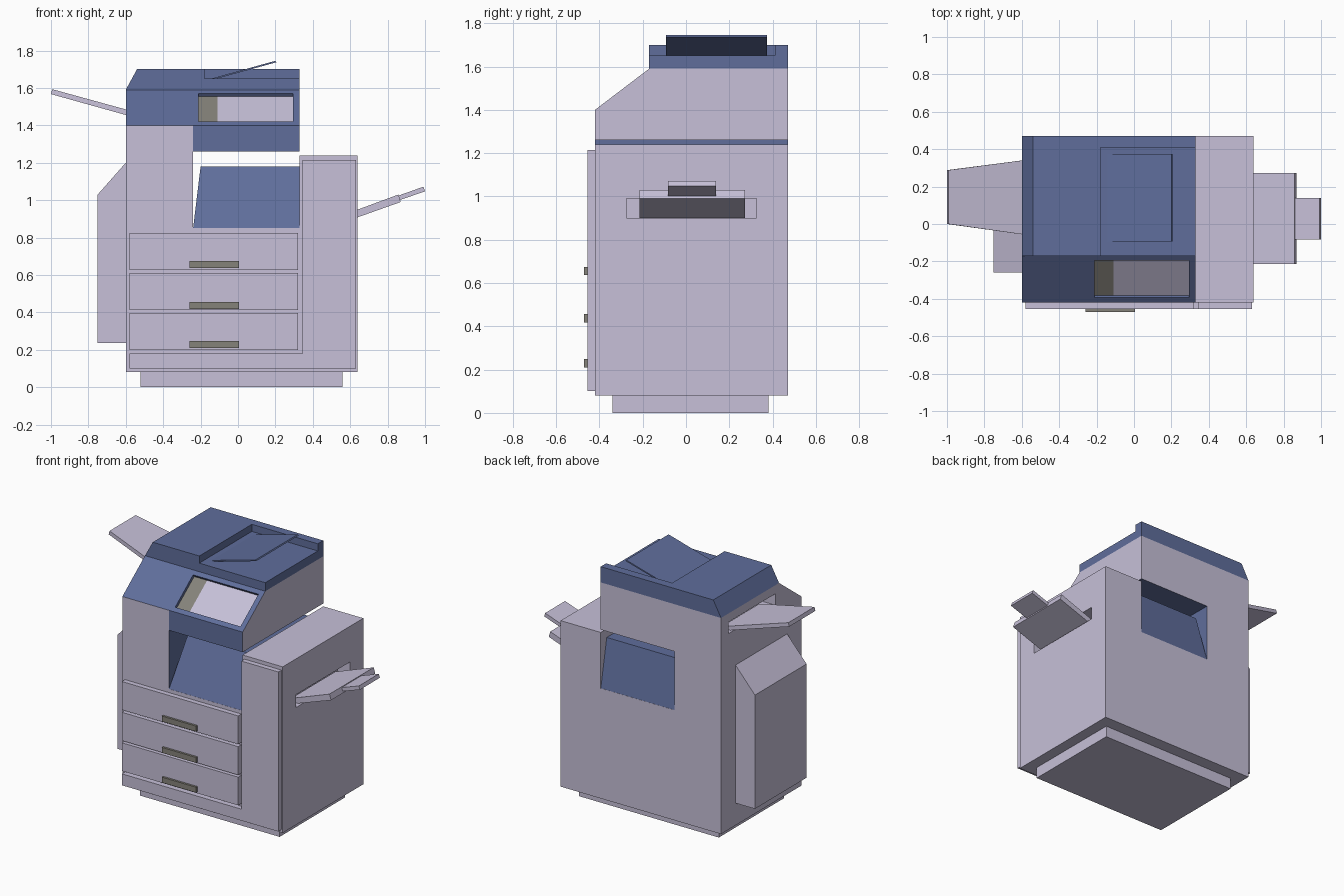
import bpy, bmesh
from mathutils import Vector

if "Cube" in bpy.data.objects:
    bpy.data.objects.remove(bpy.data.objects["Cube"])


def material(name, rgb):
    m = bpy.data.materials.new(name)
    m.diffuse_color = (*rgb, 1)
    m.use_nodes = True
    m.node_tree.nodes["Principled BSDF"].inputs["Base Color"].default_value = m.diffuse_color
    return m


LIGHT = material("pale_lilac_grey", (0.57, 0.53, 0.69))
BLUE = material("slate_blue", (0.115, 0.155, 0.33))
OLIVE = material("olive_grey", (0.235, 0.225, 0.195))


def loft(name, ring_a, ring_b, *mats):
    """Closed solid between two matching rings of points."""
    bm = bmesh.new()
    a = [bm.verts.new(p) for p in ring_a]
    b = [bm.verts.new(p) for p in ring_b]
    bm.faces.new(a)
    bm.faces.new(b)
    for i in range(len(a)):
        j = (i + 1) % len(a)
        bm.faces.new((a[i], a[j], b[j], b[i]))
    bmesh.ops.recalc_face_normals(bm, faces=bm.faces[:])
    me = bpy.data.meshes.new(name)
    bm.to_mesh(me)
    bm.free()
    ob = bpy.data.objects.new(name, me)
    bpy.context.collection.objects.link(ob)
    for m in mats:
        me.materials.append(m)
    return ob


def prism_y(name, xz, y0, y1, *mats):
    return loft(name, [(x, y0, z) for x, z in xz], [(x, y1, z) for x, z in xz], *mats)


def prism_x(name, yz, x0, x1, *mats):
    return loft(name, [(x0, y, z) for y, z in yz], [(x1, y, z) for y, z in yz], *mats)


def box(name, x0, x1, y0, y1, z0, z1, *mats):
    return prism_y(name, [(x0, z0), (x1, z0), (x1, z1), (x0, z1)], y0, y1, *mats)


def cut(ob, cutter):
    mod = ob.modifiers.new("cut", 'BOOLEAN')
    mod.operation = 'DIFFERENCE'
    mod.solver = 'EXACT'
    mod.object = cutter
    bpy.context.view_layer.objects.active = ob
    bpy.ops.object.modifier_apply(modifier=mod.name)
    bpy.data.objects.remove(cutter)


def paint(ob, rule):
    for p in ob.data.polygons:
        p.material_index = 1 if rule(p.center, p.normal) else 0


# Plinth and U-shaped cabinet with the paper exit bay
box("plinth", -0.52, 0.56, -0.34, 0.38, 0, 0.08, LIGHT)
body = prism_y("cabinet", [(-0.6, 0.08), (0.64, 0.08), (0.64, 1.24), (0.33, 1.24), (0.33, 0.85),
                           (-0.24, 0.85), (-0.24, 1.4), (-0.6, 1.4)], -0.42, 0.47, LIGHT, BLUE)
cut(body, box("slot_cutter", 0.54, 0.7, -0.275, 0.325, 0.9, 0.99))
paint(body, lambda c, n: n.x > 0.9 and c.x < 0)

# Tapered exit tray inside the bay
loft("exit_tray",
     [(-0.24, -0.419, 0.85), (0.33, -0.419, 0.85), (0.33, 0.469, 0.85), (-0.24, 0.469, 0.85)],
     [(-0.2, -0.27, 1.18), (0.33, -0.27, 1.18), (0.33, 0.404, 1.18), (-0.2, 0.404, 1.18)], BLUE)

# Bridge above the bay
bridge = box("scanner_bridge", -0.24, 0.33, -0.42, 0.47, 1.26, 1.4, LIGHT, BLUE)
paint(bridge, lambda c, n: n.y < -0.9 or n.z < -0.9)

# Scanner housing with sloped control face and recessed display
scanner = prism_x("scanner_housing", [(-0.42, 1.4), (-0.17, 1.59), (0.47, 1.59), (0.47, 1.4)],
                  -0.6, 0.33, LIGHT, BLUE)
low, high = Vector((-0.394, 1.42)), Vector((-0.196, 1.57))
inward = Vector((0.605, -0.796))


def slope_slab(name, x0, x1, d0, d1, *mats):
    pts = [low + inward * d0, high + inward * d0, high + inward * d1, low + inward * d1]
    return prism_x(name, [tuple(p) for p in pts], x0, x1, *mats)


cut(scanner, slope_slab("display_cutter", -0.21, 0.295, -0.05, 0.025))
cut(scanner, box("slot_cutter", -0.7, -0.5, -0.13, 0.39, 1.45, 1.53))
paint(scanner, lambda c, n: -0.45 < c.x < 0.32 and n.y < 0.9 and n.z > -0.9)
slope_slab("display_screen", -0.11, 0.295, 0.021, 0.026, LIGHT)
slope_slab("display_keypad", -0.21, -0.11, 0.021, 0.026, OLIVE)

# Document feeder lid with stepped recess, rear rim and tilted sheet support
prism_y("feeder_lid", [(-0.6, 1.59), (0.33, 1.59), (0.33, 1.65), (-0.18, 1.65), (-0.18, 1.7),
                       (-0.54, 1.7)], -0.17, 0.47, BLUE)
box("feeder_rear_rim", -0.18, 0.33, 0.41, 0.47, 1.65, 1.7, BLUE)
prism_y("feeder_sheet_support", [(-0.15, 1.648), (-0.12, 1.648), (0.205, 1.737), (0.2, 1.745)],
        -0.093, 0.375, BLUE)

# Front door, drawers and handles
prism_y("front_door", [(-0.58, 0.1), (0.63, 0.1), (0.63, 1.215), (0.345, 1.215), (0.345, 0.18),
                       (-0.58, 0.18)], -0.455, -0.42, LIGHT)
for i, (z0, z1, h) in enumerate([(0.2, 0.397, 0.21), (0.412, 0.61, 0.418), (0.627, 0.825, 0.637)]):
    box(f"drawer_{i + 1}", -0.58, 0.32, -0.455, -0.42, z0, z1, LIGHT)
    box(f"drawer_handle_{i + 1}", -0.26, 0.005, -0.47, -0.455, h, h + 0.038, OLIVE)

# Side bin on the left
prism_y("side_bin", [(-0.6, 0.235), (-0.75, 0.235), (-0.75, 1.03), (-0.6, 1.2)], -0.26, 0.31, LIGHT)

# Right trays: main tray and narrow extension
prism_y("right_tray", [(0.56, 0.88), (0.87, 0.99), (0.858, 1.03), (0.56, 0.92)], -0.215, 0.273, LIGHT)
prism_y("right_tray_extension", [(0.84, 0.992), (1.0, 1.047), (0.992, 1.072), (0.84, 1.018)],
        -0.082, 0.138, LIGHT)

# Left tray, narrowing outwards
loft("left_tray",
     [(-0.52, -0.066, 1.433), (-0.52, 0.35, 1.433), (-0.52, 0.35, 1.463), (-0.52, -0.066, 1.463)],
     [(-1.0, 0.0, 1.567), (-1.0, 0.288, 1.567), (-0.993, 0.288, 1.593), (-0.993, 0.0, 1.593)], LIGHT)
